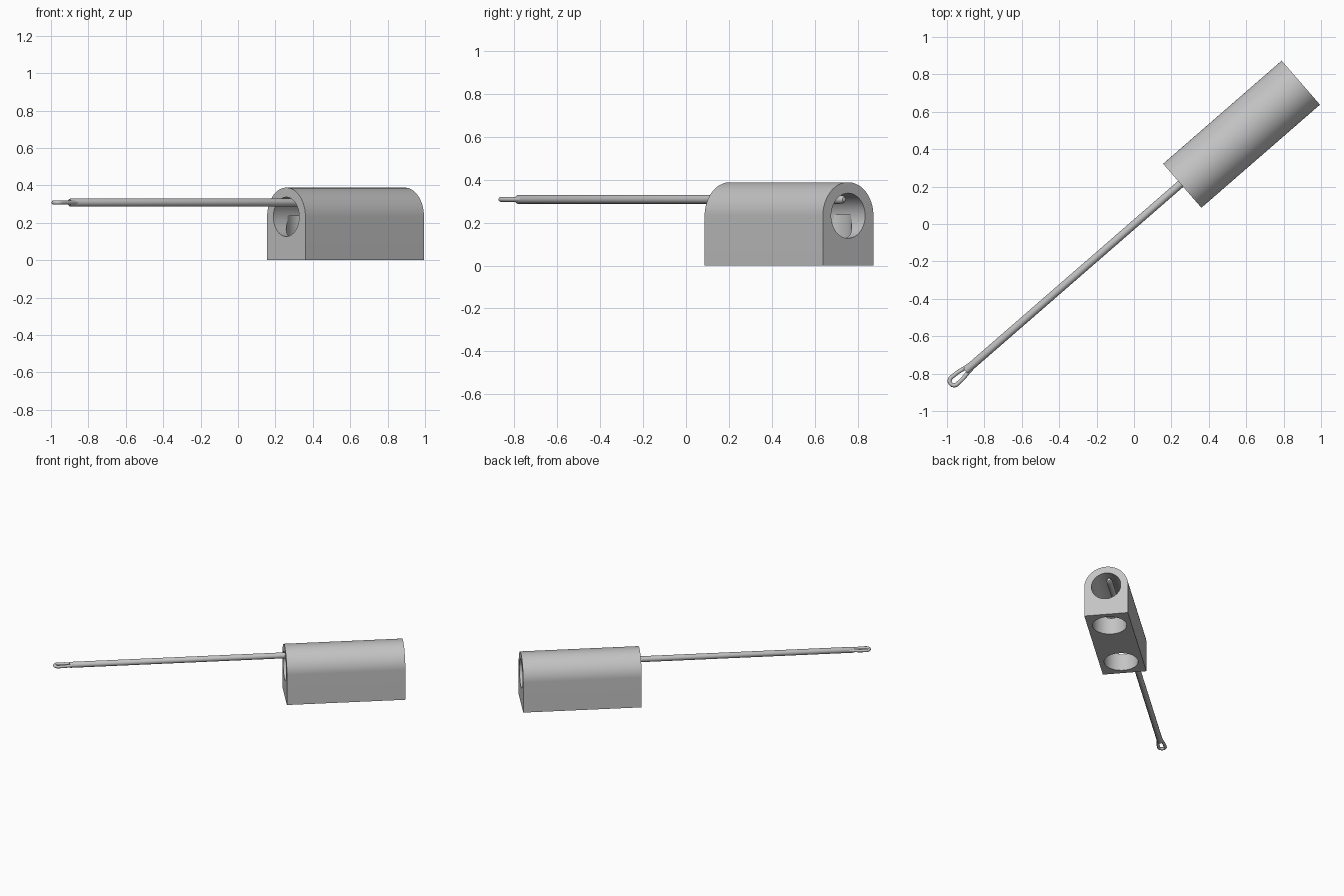
import bpy, bmesh, math
from mathutils import Matrix, Vector

cube = bpy.data.objects.get("Cube")
if cube:
    bpy.data.objects.remove(cube, do_unlink=True)

steel = bpy.data.materials.new("satin grey")
steel.use_nodes = True
GREY = (0.55, 0.55, 0.55, 1)
steel.diffuse_color = GREY
steel.node_tree.nodes["Principled BSDF"].inputs["Base Color"].default_value = GREY

# Everything is built along local x, then turned and moved into place
PLACE = Matrix.Translation((0.575, 0.48, 0)) @ Matrix.Rotation(math.radians(41), 4, 'Z')
HALF_LEN, HALF_WID, SPRING = 0.42, 0.156, 0.232
ROD_Y, ROD_Z, ROD_R = 0.013, 0.308, 0.021
ALONG_X = Matrix.Rotation(math.radians(90), 4, 'Y')


def make(name, bm):
    bmesh.ops.recalc_face_normals(bm, faces=bm.faces[:])
    mesh = bpy.data.meshes.new(name)
    bm.to_mesh(mesh)
    bm.free()
    mesh.materials.append(steel)
    obj = bpy.data.objects.new(name, mesh)
    bpy.context.collection.objects.link(obj)
    obj.matrix_world = PLACE
    return obj


def select(obj):
    bpy.ops.object.select_all(action='DESELECT')
    obj.select_set(True)
    bpy.context.view_layer.objects.active = obj


def smooth(obj):
    select(obj)
    bpy.ops.object.shade_smooth_by_angle(angle=math.radians(30))


def cylinder(name, radius, length, matrix, segments=64):
    bm = bmesh.new()
    bmesh.ops.create_cone(bm, cap_ends=True, segments=segments, radius1=radius,
                          radius2=radius, depth=length, matrix=matrix)
    return make(name, bm)


# Body: arched profile extruded along its length
bm = bmesh.new()
profile = [(-HALF_WID, 0), (HALF_WID, 0)]
for i in range(49):
    a = math.pi * i / 48
    profile.append((HALF_WID * math.cos(a), SPRING + HALF_WID * math.sin(a)))
face = bm.faces.new([bm.verts.new((-HALF_LEN, y, z)) for y, z in profile])
ext = bmesh.ops.extrude_face_region(bm, geom=[face])
bmesh.ops.translate(bm, vec=(2 * HALF_LEN, 0, 0),
                    verts=[v for v in ext["geom"] if isinstance(v, bmesh.types.BMVert)])
body = make("arched_body", bm)

# Long bore and two blind holes in the underside
cutters = [cylinder("bore_cutter", 0.105, 1.2, Matrix.Translation((0, 0, SPRING)) @ ALONG_X)]
for x in (-0.26, 0.26):
    cutters.append(cylinder("hole_cutter", 0.121, 0.336, Matrix.Translation((x, 0, 0.068))))
for cutter in cutters:
    cutter.hide_render = True
    mod = body.modifiers.new("cut", 'BOOLEAN')
    mod.operation = 'DIFFERENCE'
    mod.solver = 'EXACT'
    mod.object = cutter
    select(body)
    bpy.ops.object.modifier_apply(modifier=mod.name)
    bpy.data.objects.remove(cutter, do_unlink=True)
smooth(body)

# Rod: lathed bar with a softened tip
bm = bmesh.new()
outline = [(-1.945, 0), (-1.945, 0.017), (-1.938, ROD_R), (0.34, ROD_R),
           (0.365, 0.018), (0.376, 0.011), (0.38, 0)]
verts = [bm.verts.new((x, ROD_Y, ROD_Z + r)) for x, r in outline]
edges = [bm.edges.new(pair) for pair in zip(verts, verts[1:])]
bmesh.ops.spin(bm, geom=verts + edges, cent=(0, ROD_Y, ROD_Z), axis=(1, 0, 0),
               angle=math.tau, steps=32)
bmesh.ops.remove_doubles(bm, verts=bm.verts[:], dist=0.0002)
smooth(make("rod", bm))

# Eye: wire loop whose legs run into the end of the rod
path = [(-1.90, 0.010), (-1.94, 0.015), (-1.98, 0.022)]
path += [(-2.025 - 0.024 * math.sin(math.pi * i / 16), 0.024 * math.cos(math.pi * i / 16))
         for i in range(17)]
path += [(-1.98, -0.022), (-1.94, -0.015), (-1.90, -0.010)]
bm = bmesh.new()
rings = []
for i, (x, y) in enumerate(path):
    before, after = path[max(i - 1, 0)], path[min(i + 1, len(path) - 1)]
    side = Vector((-(after[1] - before[1]), after[0] - before[0], 0)).normalized()
    ring = []
    for k in range(16):
        a = math.tau * k / 16
        ring.append(bm.verts.new(Vector((x, y + ROD_Y, ROD_Z)) + side * 0.011 * math.cos(a)
                                 + Vector((0, 0, 0.011 * math.sin(a)))))
    rings.append(ring)
for r0, r1 in zip(rings, rings[1:]):
    for k in range(16):
        n = (k + 1) % 16
        bm.faces.new((r0[k], r0[n], r1[n], r1[k]))
bm.faces.new(rings[0])
bm.faces.new(rings[-1])
smooth(make("eye_loop", bm))
